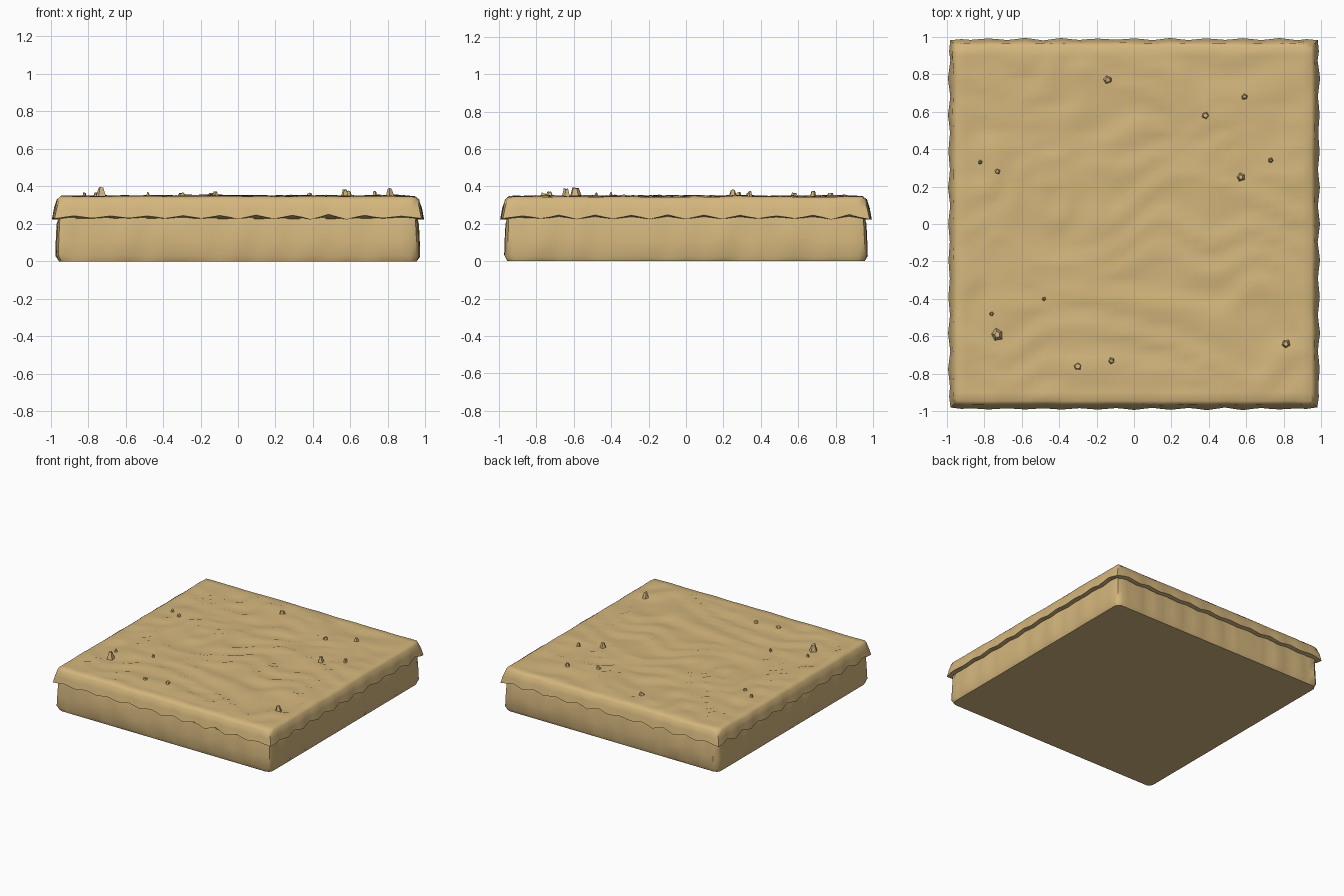
import bpy, bmesh, math, random
from mathutils import Vector, noise

if "Cube" in bpy.data.objects:
    bpy.data.objects.remove(bpy.data.objects["Cube"])

random.seed(4)
N = 40
sand = bpy.data.materials.new("sand")
sand.diffuse_color = (0.66, 0.47, 0.205, 1)
sand.use_nodes = True
sand.node_tree.nodes["Principled BSDF"].inputs["Base Color"].default_value = sand.diffuse_color


def finish(bm, name, angle):
    bmesh.ops.recalc_face_normals(bm, faces=bm.faces[:])
    me = bpy.data.meshes.new(name)
    bm.to_mesh(me)
    bm.free()
    me.materials.append(sand)
    ob = bpy.data.objects.new(name, me)
    bpy.context.collection.objects.link(ob)
    bpy.ops.object.select_all(action='DESELECT')
    ob.select_set(True)
    bpy.context.view_layer.objects.active = ob
    if angle:
        bpy.ops.object.shade_smooth_by_angle(angle=math.radians(angle))
    return ob


def slab(n, rows, top_shape):
    """Square grid whose rim is extruded down; each row gives (half width, z) per rim point."""
    bm = bmesh.new()
    bmesh.ops.create_grid(bm, x_segments=n, y_segments=n, size=1)
    flat = {v: v.co.copy() for v in bm.verts}
    rim = [e for e in bm.edges if e.is_boundary]
    for row in rows:
        new = bmesh.ops.extrude_edge_only(bm, edges=rim)["geom"]
        rim = [g for g in new if isinstance(g, bmesh.types.BMEdge) and g.is_boundary]
        for v in {v for e in rim for v in e.verts}:
            src = next(e.other_vert(v) for e in v.link_edges if e not in rim)
            flat[v] = flat[src].copy()
            c = flat[v]
            xside = abs(c.x) > 0.999
            yside = abs(c.y) > 0.999
            s = c.y if xside else c.x
            h, z = row(c, s)
            k = h - 0.012 if xside and yside else h
            v.co = (c.x * (k if xside else 0.97), c.y * (k if yside else 0.97), z)
    bmesh.ops.holes_fill(bm, edges=rim, sides=0)
    for v, c in flat.items():
        if v.is_valid and abs(v.co.z) < 1e-9 and v.co == c:
            v.co = top_shape(c)
    return bm


def rough(c, f, k=0):
    return noise.noise(Vector((c.x * f, c.y * f, 3.7 + k)))


# Wind-rippled sand cap with a scalloped overhanging lip
def dune_height(x, y):
    warp = noise.noise(Vector((x * 2.2, y * 2.2, 1))) * 2.6
    t = (y * 5.2 + warp + 0.5 * x) % 1
    saw = t / 0.75 if t < 0.75 else (1 - t) / 0.25
    return (0.337 + 0.016 * saw
            + 0.008 * noise.noise(Vector((x * 3, y * 5, 8))))


def dune(c):
    edge = max(abs(c.x), abs(c.y))
    fade = min(1, (1 - edge) / 0.07)
    z = dune_height(c.x, c.y) * fade + (0.346 + 0.006 * rough(c, 5)) * (1 - fade)
    return (c.x * 0.945, c.y * 0.945, z)


def wave(s, c):
    return math.cos(2 * math.pi * s / 0.2) * (0.7 + 0.6 * rough(c, 3, 5))


cap_rows = [
    lambda c, s: (0.965 + 0.005 * rough(c, 9), 0.33 + 0.004 * rough(c, 6)),
    lambda c, s: (0.977 + 0.006 * wave(s, c), 0.28 + 0.01 * rough(c, 7)),
    lambda c, s: (0.987 + 0.007 * wave(s, c), 0.236 - 0.014 * wave(s, c)),
    lambda c, s: (0.955, 0.232 - 0.008 * wave(s, c)),
]
cap = finish(slab(N, cap_rows, dune), "sand_cap", 55)


# Rough rock base, split in blocks by shallow vertical seams
def wall(c, s):
    block = math.floor(s * 5 + 0.5)
    side = round(c.x) * 3 + round(c.y) * 7
    shift = noise.noise(Vector((block * 1.7, side * 0.61, 2.3)))
    seam = 0.008 if abs((s * 5 + 0.5) % 1 - 0.02) < 0.1 else 0
    return 0.966 + 0.008 * shift - seam + 0.004 * rough(c, 8)


base_rows = [
    lambda c, s: (wall(c, s) - 0.004, 0.20),
    lambda c, s: (wall(c, s), 0.12 + 0.03 * rough(c, 6)),
    lambda c, s: (wall(c, s) + 0.003, 0.03 + 0.012 * rough(c, 5)),
    lambda c, s: (0.955, 0.0),
]
base = finish(slab(N, base_rows, lambda c: (c.x * 0.95, c.y * 0.95, 0.25)), "rock_base", 40)

# Small angular pebbles: x, y, radius, top height
pebbles = [
    (-0.73, -0.59, 0.038, 0.397), (-0.30, -0.76, 0.034, 0.368),
    (-0.12, -0.73, 0.026, 0.375), (0.38, 0.58, 0.030, 0.370),
    (0.59, 0.68, 0.024, 0.378), (0.57, 0.25, 0.027, 0.385),
    (-0.14, 0.77, 0.032, 0.367), (-0.73, 0.28, 0.022, 0.372),
    (-0.76, -0.48, 0.016, 0.368), (0.81, -0.64, 0.028, 0.392),
    (-0.82, 0.33, 0.016, 0.368), (0.73, 0.34, 0.018, 0.378),
    (-0.48, -0.40, 0.014, 0.372),
]
bm = bmesh.new()
for x, y, r, top in pebbles:
    geo = bmesh.ops.create_cone(bm, cap_ends=True, segments=5, radius1=r,
                                radius2=r * 0.45, depth=top - 0.33)
    turn = random.uniform(0, 6.28)
    for v in geo["verts"]:
        px, py = v.co.x * random.uniform(0.8, 1.1), v.co.y * random.uniform(0.8, 1.1)
        z = v.co.z + (top + 0.33) / 2
        if z > 0.34:
            z -= random.uniform(0, 0.012)
        v.co = (x + px * math.cos(turn) - py * math.sin(turn),
                y + px * math.sin(turn) + py * math.cos(turn), z)
finish(bm, "pebbles", 0)
